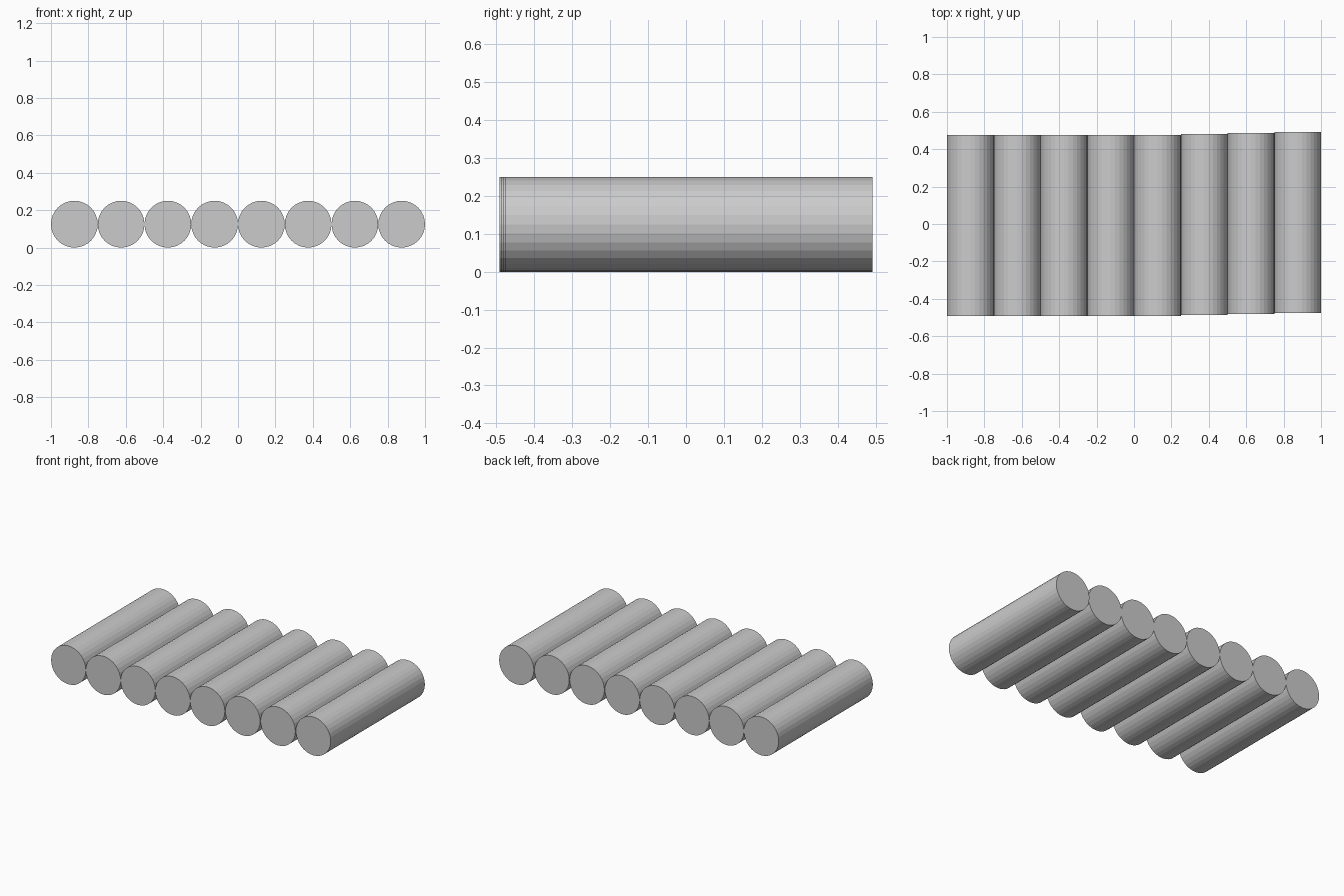
import bpy, math

if "Cube" in bpy.data.objects:
    bpy.data.objects.remove(bpy.data.objects["Cube"])

RADIUS = 0.125
LENGTH = 0.968
# The last three logs are pushed slightly further back than the rest
SHIFTS = [-0.008] * 5 + [-0.003, 0.002, 0.008]

# Row of logs lying along y, side by side
for i, y in enumerate(SHIFTS):
    bpy.ops.mesh.primitive_cylinder_add(
        vertices=32, radius=RADIUS, depth=LENGTH,
        location=(-0.875 + 0.25 * i, y, RADIUS),
        rotation=(math.pi / 2, 0, 0))
    bpy.context.object.name = f"log_{i + 1}"
